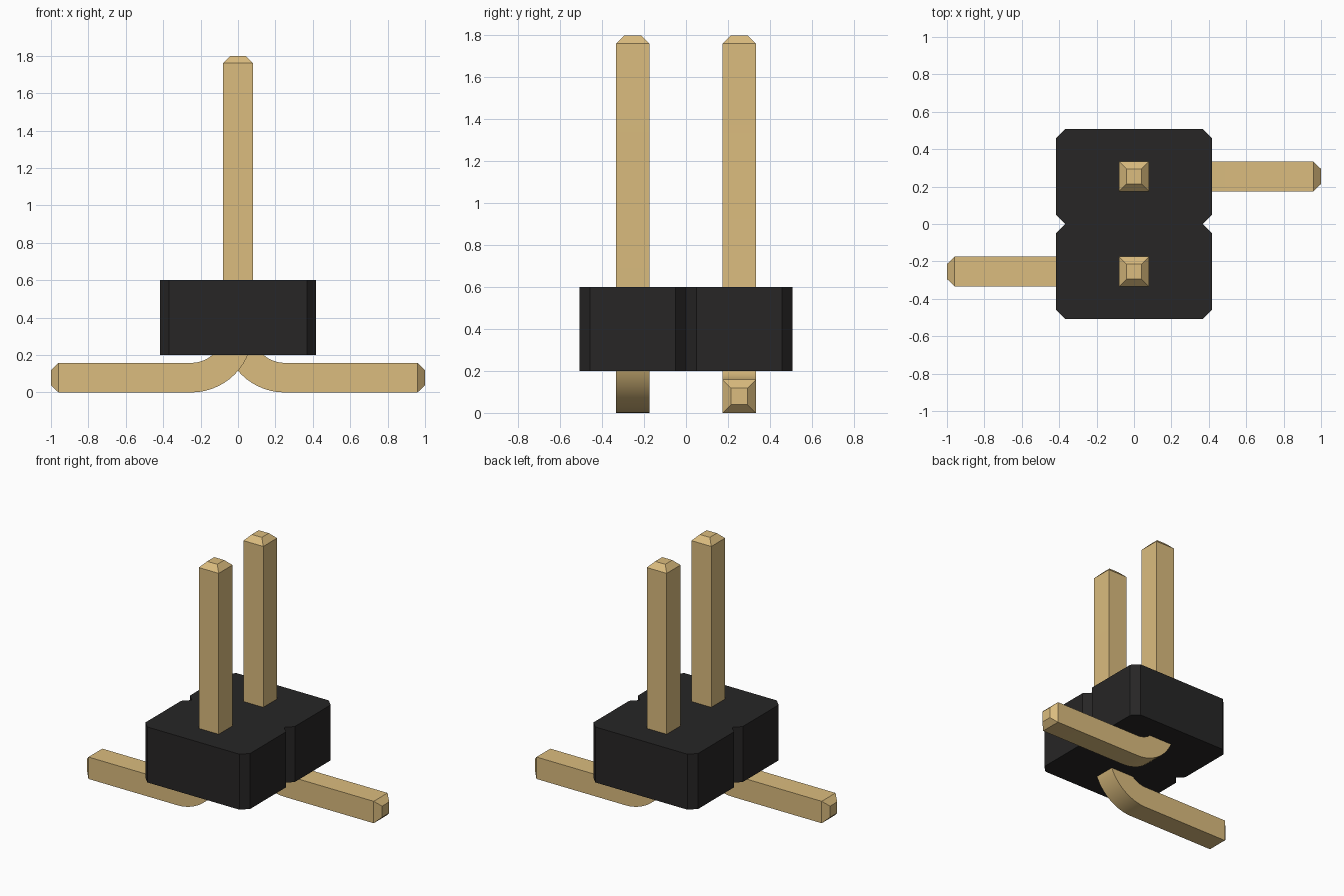
import bpy, bmesh, math

default = bpy.data.objects.get("Cube")
if default:
    bpy.data.objects.remove(default, do_unlink=True)


def material(name, rgb):
    m = bpy.data.materials.new(name)
    m.use_nodes = True
    m.diffuse_color = (*rgb, 1)
    m.node_tree.nodes["Principled BSDF"].inputs["Base Color"].default_value = (*rgb, 1)
    return m


gold = material("gold pin metal", (0.708, 0.504, 0.21))
black = material("black plastic", (0.02, 0.019, 0.019))


def make_object(name, bm, mat):
    bmesh.ops.recalc_face_normals(bm, faces=bm.faces)
    mesh = bpy.data.meshes.new(name)
    bm.to_mesh(mesh)
    bm.free()
    mesh.materials.append(mat)
    obj = bpy.data.objects.new(name, mesh)
    bpy.context.collection.objects.link(obj)
    return obj


# Plastic housing: two chamfered cells side by side, extruded upwards
W, L, C, Z0, Z1 = 0.418, 0.508, 0.05, 0.2, 0.6
quarter = [(W - C, L), (W, L - C), (W, C), (W - C, 0)]
right = quarter + [(x, -y) for x, y in reversed(quarter[:-1])]
outline = right + [(-x, -y) for x, y in right]
bm = bmesh.new()
base = bm.faces.new([bm.verts.new((x, y, Z0)) for x, y in outline])
top = bmesh.ops.extrude_face_region(bm, geom=[base])["geom"]
bmesh.ops.translate(bm, vec=(0, 0, Z1 - Z0),
                    verts=[v for v in top if isinstance(v, bmesh.types.BMVert)])
make_object("housing", bm, black)

# Bent pins: square section swept from foot tip, round the bend, to the top
H, TIP, CHAMFER, R, STEPS = 0.079, 0.04, 0.04, 0.25, 14


def make_pin(name, side, y):
    # each station: x, z, direction angle in the bend plane, half width
    path = [(1, H, 0, TIP), (1 - CHAMFER, H, 0, H)]
    for i in range(STEPS + 1):
        a = math.pi / 2 * i / STEPS
        path.append((R - R * math.sin(a), H + R - R * math.cos(a), a, H))
    path += [(0, 1.8 - CHAMFER, math.pi / 2, H), (0, 1.8, math.pi / 2, TIP)]
    bm = bmesh.new()
    rings = []
    for x, z, a, h in path:
        nx, nz = math.sin(a), math.cos(a)
        rings.append([bm.verts.new((side * (x + s * h * nx), y + t * h, z + s * h * nz))
                      for s, t in ((-1, -1), (-1, 1), (1, 1), (1, -1))])
    for r, q in zip(rings, rings[1:]):
        for k in range(4):
            n = (k + 1) % 4
            bm.faces.new((r[k], r[n], q[n], q[k]))
    bm.faces.new(rings[0])
    bm.faces.new(rings[-1])
    pin = make_object(name, bm, gold)
    bpy.ops.object.select_all(action="DESELECT")
    pin.select_set(True)
    bpy.context.view_layer.objects.active = pin
    bpy.ops.object.shade_smooth_by_angle(angle=math.radians(25))


make_pin("front_pin", -1, -0.254)
make_pin("back_pin", 1, 0.254)
